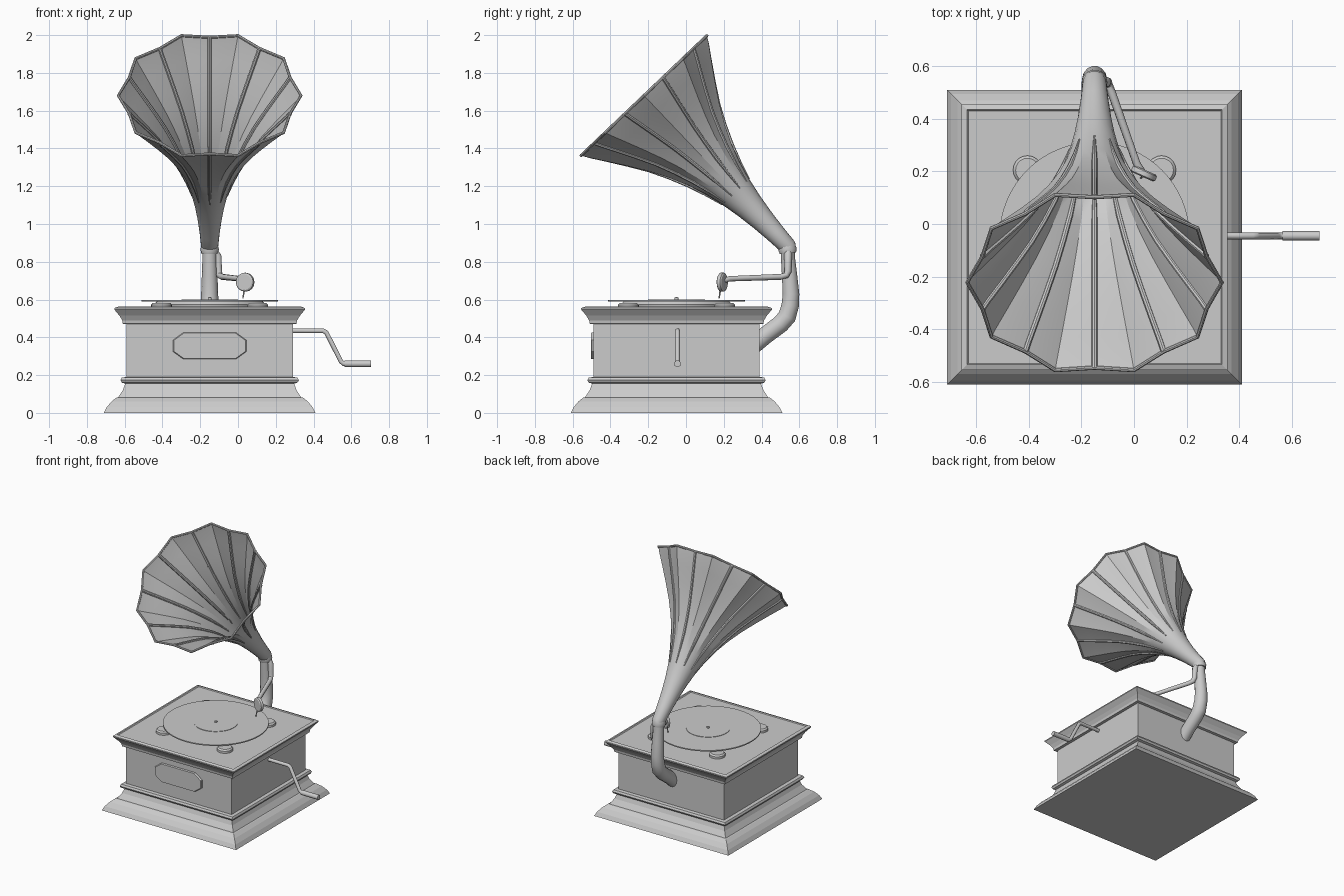
import bpy, bmesh
from math import sin, cos, pi, radians
from mathutils import Vector

if "Cube" in bpy.data.objects:
    bpy.data.objects.remove(bpy.data.objects["Cube"])

CX, CY = -0.15, -0.05          # centre of the cabinet


def finish(bm, name, smooth=None):
    bmesh.ops.remove_doubles(bm, verts=bm.verts, dist=1e-5)
    me = bpy.data.meshes.new(name)
    bm.to_mesh(me)
    bm.free()
    ob = bpy.data.objects.new(name, me)
    bpy.context.collection.objects.link(ob)
    if smooth:
        select(ob)
        bpy.ops.object.shade_smooth_by_angle(angle=radians(smooth))
    return ob


def select(ob):
    bpy.ops.object.select_all(action='DESELECT')
    ob.select_set(True)
    bpy.context.view_layer.objects.active = ob


def loft(name, rings, caps=True, smooth=None):
    """Bridge closed rings of points that all have the same count."""
    bm = bmesh.new()
    vs = [[bm.verts.new(p) for p in r] for r in rings]
    n = len(vs[0])
    for a, b in zip(vs, vs[1:]):
        for i in range(n):
            j = (i + 1) % n
            bm.faces.new((a[i], a[j], b[j], b[i]))
    if caps:
        bm.faces.new(vs[0][::-1])
        bm.faces.new(vs[-1])
    return finish(bm, name, smooth)


def square_stack(name, profile):
    return loft(name, [[(CX + sx * h, CY + sy * h, z) for sx, sy in
                        ((-1, -1), (1, -1), (1, 1), (-1, 1))] for h, z in profile])


def disc(name, x, y, profile, n=48):
    return loft(name, [[(x + r * cos(2 * pi * i / n), y + r * sin(2 * pi * i / n), z)
                        for i in range(n)] for r, z in profile], smooth=35)


def tube(name, pts, r, radii=None, cyclic=False, sides=3):
    cu = bpy.data.curves.new(name, 'CURVE')
    cu.dimensions = '3D'
    cu.bevel_depth = r
    cu.bevel_resolution = sides
    cu.use_fill_caps = True
    sp = cu.splines.new('POLY')
    sp.points.add(len(pts) - 1)
    for i, p in enumerate(pts):
        sp.points[i].co = (*p, 1)
        sp.points[i].radius = radii[i] if radii else 1
    sp.use_cyclic_u = cyclic
    ob = bpy.data.objects.new(name, cu)
    bpy.context.collection.objects.link(ob)
    select(ob)
    bpy.ops.object.convert(target='MESH')
    ob = bpy.context.object
    bpy.ops.object.shade_smooth_by_angle(angle=radians(40))
    return ob


# Cabinet: stepped plinth, bead, body and flared lid
square_stack("cabinet", [
    (0.56, 0), (0.545, 0.03), (0.52, 0.06), (0.495, 0.08), (0.485, 0.082), (0.46, 0.12),
    (0.447, 0.155), (0.465, 0.16), (0.472, 0.173), (0.465, 0.187), (0.44, 0.19),
    (0.44, 0.47), (0.46, 0.472), (0.463, 0.49), (0.478, 0.515), (0.505, 0.547),
    (0.505, 0.555), (0.485, 0.562), (0.48, 0.556)])

# Front plaque
outline = [(-0.195, 0.03), (-0.195, -0.03), (-0.14, -0.07), (0.14, -0.07),
           (0.195, -0.03), (0.195, 0.03), (0.14, 0.07), (-0.14, 0.07)]
loft("front_plaque", [[(CX + x * s, y, 0.355 + z * s) for x, z in outline]
                      for s, y in ((1, -0.485), (1, -0.498), (0.97, -0.504))])

# Turntable, record, label, spindle and corner pads
disc("turntable", CX, CY, [(0.29, 0.555), (0.295, 0.575), (0.28, 0.59)])
disc("record", CX, CY, [(0.362, 0.59), (0.362, 0.598)], 64)
disc("record_label", CX, CY, [(0.15, 0.597), (0.15, 0.601)])
disc("spindle", CX, CY, [(0.01, 0.597), (0.01, 0.61), (0.005, 0.613)], 12)
for sx in (-1, 1):
    for sy in (-1, 1):
        disc("turntable_pad", CX + 0.255 * sx, CY + 0.255 * sy,
             [(0.055, 0.556), (0.055, 0.572), (0.045, 0.582)], 20)

# Side crank
tube("crank_arm", [(0.27, -0.045, 0.435), (0.45, -0.045, 0.435), (0.468, -0.045, 0.425),
                   (0.545, -0.045, 0.272), (0.56, -0.045, 0.26), (0.60, -0.045, 0.26)], 0.013)
tube("crank_handle", [(0.565, -0.045, 0.26), (0.705, -0.045, 0.26)], 0.018)

# Curved back pipe that carries the horn
tube("horn_support_pipe",
     [(CX, y, z) for y, z in ((0.36, 0.36), (0.42, 0.41), (0.50, 0.47), (0.535, 0.51), (0.552, 0.57),
                              (0.556, 0.63), (0.548, 0.73), (0.54, 0.82), (0.537, 0.88))],
     0.045, [1.05, 1.05, 1.08, 1.1, 1.05, 1, 0.92, 0.85, 0.85], sides=5)

# Horn: straight axis, twenty sides, dips on every second side at the ribs
START = Vector((CX, 0.54, 0.88))
AXIS = Vector((0, -0.69, 0.724)).normalized()
UP = Vector((0, 0.724, 0.69)).normalized()
SIDE = Vector((1, 0, 0))
PROFILE = [(-0.02, 0.038), (0, 0.045), (0.1, 0.053), (0.2, 0.064), (0.3, 0.079), (0.4, 0.10),
           (0.5, 0.129), (0.6, 0.166), (0.7, 0.215), (0.8, 0.273), (0.9, 0.34),
           (1.0, 0.411), (1.07, 0.462), (1.105, 0.484)]


def horn_point(t, r, k, lift=0):
    a = 2 * pi * k / 20
    dip = 0.075 * min(1, max(0, (t - 0.3) / 0.5)) if k % 2 == 0 else 0
    r = r * (1 - dip) + lift
    return START + AXIS * t + (UP * cos(a) + SIDE * sin(a)) * r


loft("horn", [[horn_point(t, r, k) for k in range(20)] for t, r in PROFILE],
     caps=False, smooth=30)
for k in range(0, 20, 2):
    pts = [horn_point(t, r, k) for t, r in PROFILE[5:]]
    tube("horn_rib", pts, 0.011, [0.3, 0.7] + [1] * (len(pts) - 2), sides=2)
tube("horn_rim", [horn_point(*PROFILE[-1], k) for k in range(20)], 0.008, cyclic=True, sides=2)

# Collar between pipe and horn
tube("horn_collar", [(CX, 0.54, 0.845), (CX, 0.538, 0.865), (CX, 0.532, 0.885)],
     0.047, [0.95, 1.05, 0.95], sides=5)

# Tone arm, sound box and needle
tube("tone_arm", [(-0.13, 0.54, 0.86), (-0.107, 0.54, 0.83), (-0.102, 0.54, 0.75),
                  (-0.098, 0.53, 0.728), (-0.085, 0.50, 0.72), (0.01, 0.23, 0.71),
                  (0.03, 0.20, 0.70)],
     0.017, [1.2, 1.2, 1.1, 1, 0.95, 0.85, 0.8])
box_c = Vector((0.038, 0.192, 0.692))
n = Vector((0.4, 0.9, 0)).normalized()
tube("sound_box", [box_c + n * d for d in (-0.014, -0.009, 0.009, 0.014)],
     0.05, [0.85, 1, 1, 0.85], sides=6)
tube("needle", [box_c + Vector((-0.005, -0.01, -0.04)), (0.026, 0.175, 0.605)], 0.005, [1, 0.6])
